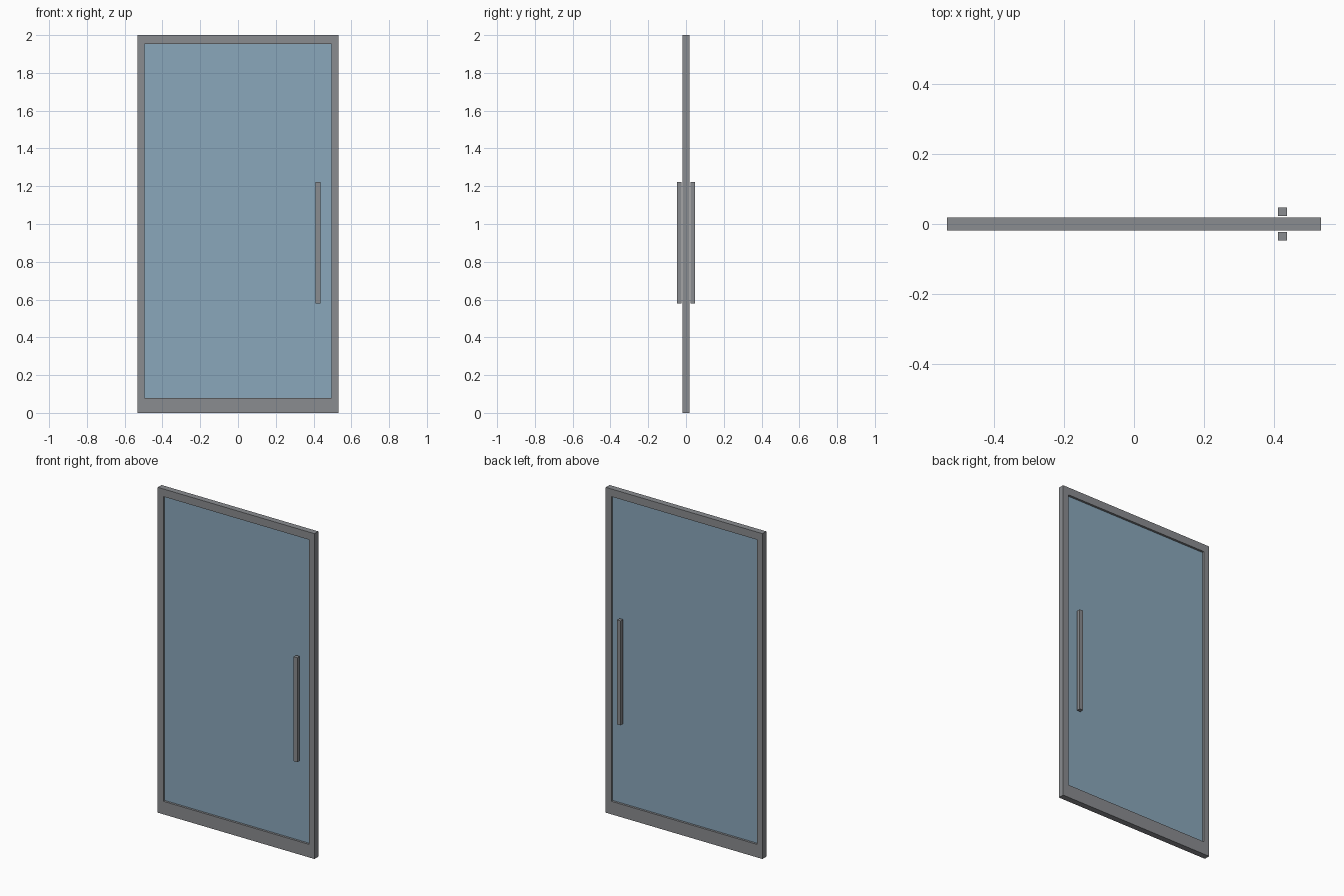
import bpy
import bmesh

if "Cube" in bpy.data.objects:
    bpy.data.objects.remove(bpy.data.objects["Cube"])


def srgb(r, g, b):
    """8-bit display colour to linear RGBA."""
    def lin(c):
        c /= 255
        return c / 12.92 if c <= 0.04045 else ((c + 0.055) / 1.055) ** 2.4
    return (lin(r), lin(g), lin(b), 1.0)


def material(name, colour):
    mat = bpy.data.materials.new(name)
    mat.diffuse_color = colour
    mat.use_nodes = True
    mat.node_tree.nodes["Principled BSDF"].inputs["Base Color"].default_value = mat.diffuse_color
    return mat


def add_object(name, bm, mat):
    bmesh.ops.recalc_face_normals(bm, faces=bm.faces)
    mesh = bpy.data.meshes.new(name)
    bm.to_mesh(mesh)
    bm.free()
    mesh.materials.append(mat)
    obj = bpy.data.objects.new(name, mesh)
    bpy.context.collection.objects.link(obj)
    return obj


def box(name, low, high, mat):
    bm = bmesh.new()
    bmesh.ops.create_cube(bm, size=1)
    for v in bm.verts:
        v.co = [(a + b) / 2 + c * (b - a) for a, b, c in zip(low, high, v.co)]
    return add_object(name, bm, mat)


metal = material("grey metal", srgb(138, 140, 144))
pane = material("blue glass", srgb(138, 167, 187))

HALF_W, HEIGHT, HALF_D = 0.533, 2.0, 0.0185
OPEN_X, OPEN_BOTTOM, OPEN_TOP = 0.495, 0.08, 1.953

# Door frame: mitred ring with a deeper bottom rail
bm = bmesh.new()
outer = [(-HALF_W, 0), (HALF_W, 0), (HALF_W, HEIGHT), (-HALF_W, HEIGHT)]
inner = [(-OPEN_X, OPEN_BOTTOM), (OPEN_X, OPEN_BOTTOM),
         (OPEN_X, OPEN_TOP), (-OPEN_X, OPEN_TOP)]
loops = [[bm.verts.new((x, y, z)) for x, z in ring]
         for ring, y in ((outer, -HALF_D), (inner, -HALF_D),
                         (inner, HALF_D), (outer, HALF_D))]
for k in range(4):
    a, b = loops[k], loops[(k + 1) % 4]
    for i in range(4):
        j = (i + 1) % 4
        bm.faces.new((a[i], a[j], b[j], b[i]))
add_object("door_frame", bm, metal)

# Glass pane, recessed inside the frame
box("glass_pane", (-OPEN_X, -0.005, OPEN_BOTTOM),
    (OPEN_X, 0.005, OPEN_TOP), pane)

# Square pull bars on both faces
for name, y0, y1 in (("front_handle", -0.047, -0.0235),
                     ("back_handle", 0.0235, 0.047)):
    box(name, (0.411, y0, 0.58), (0.436, y1, 1.222), metal)
